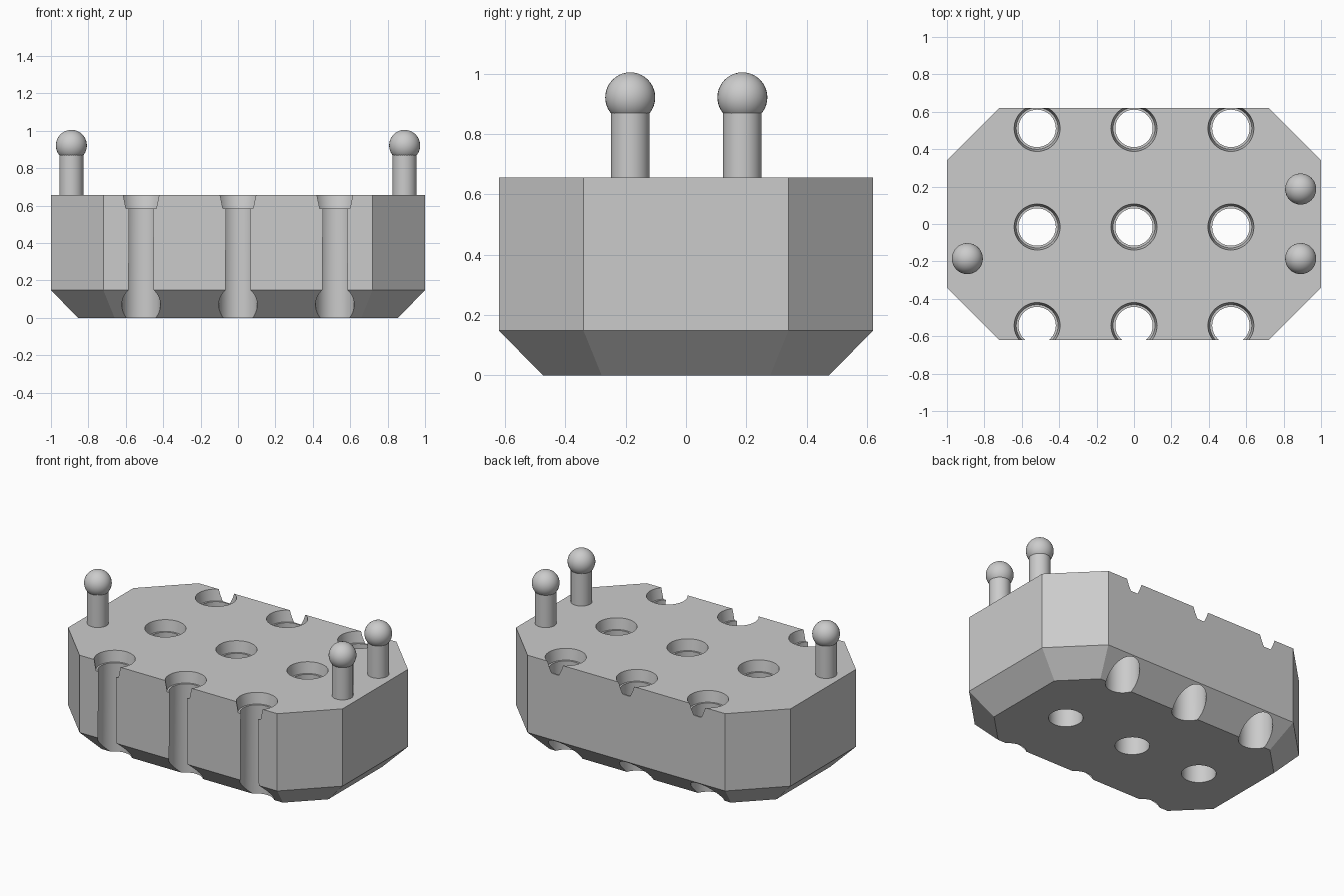
import bpy
import bmesh
import math

if "Cube" in bpy.data.objects:
    bpy.data.objects.remove(bpy.data.objects["Cube"], do_unlink=True)

grey = bpy.data.materials.new("light grey")
grey.use_nodes = True
colour = (0.6, 0.6, 0.6, 1)
grey.diffuse_color = colour
grey.node_tree.nodes["Principled BSDF"].inputs["Base Color"].default_value = colour


def make_object(name, bm):
    bmesh.ops.recalc_face_normals(bm, faces=bm.faces)
    mesh = bpy.data.meshes.new(name)
    bm.to_mesh(mesh)
    bm.free()
    mesh.materials.append(grey)
    obj = bpy.data.objects.new(name, mesh)
    bpy.context.collection.objects.link(obj)
    return obj


def skin(bm, rings):
    """Join rings of points into a closed solid."""
    loops = [[bm.verts.new(p) for p in ring] for ring in rings]
    n = len(loops[0])
    for low, high in zip(loops, loops[1:]):
        for i in range(n):
            j = (i + 1) % n
            bm.faces.new((low[i], low[j], high[j], high[i]))
    bm.faces.new(loops[0][::-1])
    bm.faces.new(loops[-1])


def circle(x, y, z, r, n=48):
    return [(x + r * math.cos(math.tau * i / n), y + r * math.sin(math.tau * i / n), z)
            for i in range(n)]


def octagon(inset, z):
    x, y = 1 - inset, 0.62 - inset
    cut = 0.28 - inset * (1 - math.tan(math.pi / 8))
    return [(x, cut - y, z), (x, y - cut, z), (x - cut, y, z), (cut - x, y, z),
            (-x, y - cut, z), (-x, cut - y, z), (cut - x, -y, z), (x - cut, -y, z)]


def smooth(obj):
    bpy.ops.object.select_all(action='DESELECT')
    obj.select_set(True)
    bpy.context.view_layer.objects.active = obj
    bpy.ops.object.shade_smooth_by_angle(angle=math.radians(25))


# Clipped-corner block with a bevelled underside
bm = bmesh.new()
skin(bm, [octagon(0.145, 0), octagon(0, 0.148), octagon(0, 0.657)])
body = make_object("body", bm)

# Stepped bores in a three by three grid; the outer rows break through the walls
bm = bmesh.new()
bore = [(-0.1, 0.104), (0.585, 0.1), (0.585, 0.112), (0.657, 0.123), (0.7, 0.123)]
for x in (-0.518, 0, 0.518):
    for y in (-0.543, -0.016, 0.511):
        skin(bm, [circle(x, y, z, r) for z, r in bore])
cutter = make_object("bore_cutter", bm)
cutter.hide_render = True
cut = body.modifiers.new("bores", 'BOOLEAN')
cut.operation = 'DIFFERENCE'
cut.solver = 'EXACT'
cut.object = cutter
bpy.context.view_layer.objects.active = body
bpy.ops.object.modifier_apply(modifier=cut.name)
bpy.data.objects.remove(cutter, do_unlink=True)
smooth(body)

# Ball-topped pegs
pegs = {"peg_right": (-0.891, -0.185),
        "peg_left_front": (0.891, -0.185),
        "peg_left_back": (0.891, 0.187)}
for name, (x, y) in pegs.items():
    bm = bmesh.new()
    skin(bm, [circle(x, y, z, 0.064) for z in (0.65, 0.9)])
    stem = make_object(name + "_stem", bm)
    bm = bmesh.new()
    bmesh.ops.create_uvsphere(bm, u_segments=32, v_segments=20, radius=0.083)
    bmesh.ops.translate(bm, verts=bm.verts, vec=(x, y, 0.922))
    ball = make_object(name + "_ball", bm)
    smooth(stem)
    smooth(ball)
